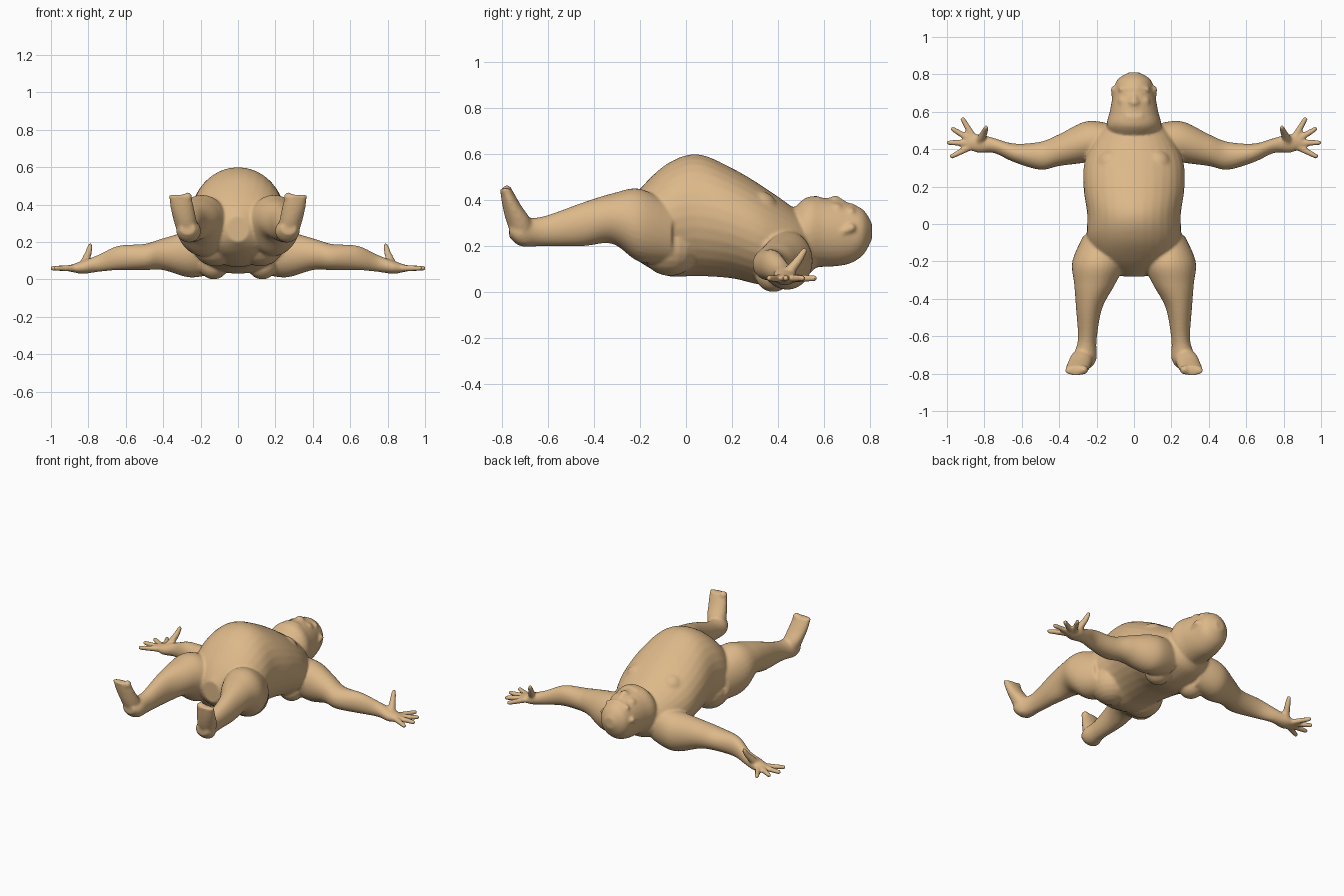
import bpy, bmesh, math
from mathutils import Vector, Matrix

cube = bpy.data.objects.get("Cube")
if cube:
    bpy.data.objects.remove(cube)

TAN = (.72, .48, .25, 1)
skin = bpy.data.materials.new("tan_skin")
skin.use_nodes = True
skin.diffuse_color = TAN
skin.node_tree.nodes["Principled BSDF"].inputs["Base Color"].default_value = TAN


def curve_point(before, start, end, after, t):
    """Smooth curve through start and end, steered by their neighbours."""
    pull_in = (end - before) / 2
    pull_out = (after - start) / 2
    change = start - end
    return start + t * (pull_in + t * (-3 * change - 2 * pull_in - pull_out
                        + t * (2 * change + pull_in + pull_out)))


def spline(rows, steps=6):
    padded = [Vector(row) for row in [rows[0], *rows, rows[-1]]]
    result = []
    for group in zip(padded, padded[1:], padded[2:], padded[3:]):
        result += [curve_point(*group, step / steps) for step in range(steps)]
    return result + [padded[-1]]


def loft(bm, axis, rows, sides=32):
    """Oval sections: position on the axis, then low and high of the other two axes."""
    across, upward = [k for k in range(3) if k != axis]
    rings = []
    for position, left, right, low, high in spline(rows):
        ring = []
        for side in range(sides):
            angle = math.tau * side / sides
            point = Vector((position, position, position))
            point[across] = (left + right + (right - left) * math.cos(angle)) / 2
            point[upward] = (low + high + (high - low) * math.sin(angle)) / 2
            ring.append(bm.verts.new(point))
        rings.append(ring)
    for ring, following in zip(rings, rings[1:]):
        for side in range(sides):
            bm.faces.new((ring[side - 1], ring[side], following[side], following[side - 1]))
    bm.faces.new(rings[0])
    bm.faces.new(rings[-1])


def centred_loft(bm, rows):
    """Loft along y that is the same on both sides: position, half width, low, high."""
    loft(bm, 1, [(position, -half, half, low, high) for position, half, low, high in rows])


def ball(bm, centre, radius, flatten=1):
    matrix = Matrix.Translation(centre) @ Matrix.Diagonal((1, flatten, flatten, 1))
    bmesh.ops.create_uvsphere(bm, u_segments=20, v_segments=12, radius=radius, matrix=matrix)


def rounded_rod(bm, start, end, thick, thin, count=12):
    for step in range(count + 1):
        t = step / count
        ball(bm, Vector(start).lerp(Vector(end), t), thick + (thin - thick) * t)


def build_torso(bm):
    centred_loft(bm, [(-.28, .06, .2, .34), (-.2, .2, .13, .45), (-.08, .25, .07, .56),
                      (.05, .25, .07, .6), (.2, .27, .06, .54), (.35, .26, .03, .45),
                      (.5, .18, .06, .34), (.56, .1, .1, .26)])
    ball(bm, (.13, .38, .08), .08)      # shoulder blade
    ball(bm, (.12, -.07, .2), .13)      # buttock
    ball(bm, (.12, .32, .36), .08)      # chest


def build_head(bm):
    centred_loft(bm, [(.43, .1, .15, .32), (.52, .145, .11, .41), (.6, .13, .11, .41),
                      (.7, .11, .12, .39), (.77, .09, .16, .36), (.81, .03, .23, .3)])
    rounded_rod(bm, (0, .65, .4), (0, .7, .38), .022, .012)       # nose
    ball(bm, (.017, .65, .4), .013)                               # nostril
    rounded_rod(bm, (.01, .72, .37), (.07, .72, .35), .018, .015) # brow
    for lip in (.61, .63):
        rounded_rod(bm, (0, lip, .403), (.03, lip, .397), .01, .007)
    ball(bm, (.055, .655, .355), .032)                            # cheek
    rounded_rod(bm, (0, .565, .39), (.03, .57, .385), .03, .03)   # chin
    rounded_rod(bm, (.105, .68, .26), (.105, .72, .28), .015, .02) # ear


def build_arm(bm):
    loft(bm, 0, [(.1, .36, .53, .04, .27), (.25, .33, .55, .01, .26), (.4, .31, .48, .05, .22),
                 (.5, .29, .44, .05, .19), (.64, .33, .43, .05, .18), (.75, .38, .46, .04, .13),
                 (.83, .38, .48, .03, .1), (.89, .4, .47, .04, .08)])
    # Four fingers fan out from the palm
    palm = Vector((.84, .43, .06))
    for number in range(4):
        angle = math.radians(60 - 29 * number)
        reach = Vector((math.cos(angle), math.sin(angle), 0)) * .15
        rounded_rod(bm, palm + reach / 4, palm + reach, .02, .014)
    # Thumb rises above the palm
    knuckle = (.8, .49, .14)
    rounded_rod(bm, (.82, .45, .09), knuckle, .024, .019)
    rounded_rod(bm, knuckle, (.79, .515, .18), .019, .014)


def build_leg(bm):
    loft(bm, 1, [(-.06, .1, .27, .13, .38), (-.2, .05, .33, .13, .45), (-.32, .1, .32, .21, .43),
                 (-.45, .17, .31, .2, .39), (-.62, .2, .3, .2, .33), (-.72, .2, .33, .2, .32),
                 (-.77, .23, .31, .24, .3)])
    # Foot with the toes pointing up
    loft(bm, 2, [(.21, .22, .31, -.74, -.67), (.3, .22, .34, -.78, -.67),
                 (.38, .235, .36, -.8, -.72), (.45, .25, .37, -.81, -.76)])
    ball(bm, (.27, -.78, .44), .025)
    for toe in range(4):
        ball(bm, (.3 + toe * .018, -.785, .44), .015)


def build_eye(bm):
    ball(bm, (.037, .692, .372), .015, flatten=.7)


def make_object(name, builders):
    """Build the left half and mirror it to the right."""
    bm = bmesh.new()
    for build in builders:
        build(bm)
    bmesh.ops.recalc_face_normals(bm, faces=bm.faces)
    for face in bm.faces:
        face.smooth = True
    mesh = bpy.data.meshes.new(name)
    bm.to_mesh(mesh)
    bm.free()
    mesh.materials.append(skin)
    obj = bpy.data.objects.new(name, mesh)
    bpy.context.collection.objects.link(obj)
    obj.modifiers.new("both_sides", "MIRROR").use_mirror_merge = False
    return obj


# Body parts fused into one soft skin
body = make_object("body", [build_torso, build_head, build_arm, build_leg])
fuse = body.modifiers.new("fuse", "REMESH")
fuse.mode = "VOXEL"
fuse.voxel_size = .008
fuse.use_smooth_shade = True
soften = body.modifiers.new("soften", "SMOOTH")
soften.factor = .5
soften.iterations = 7

make_object("eyes", [build_eye])
